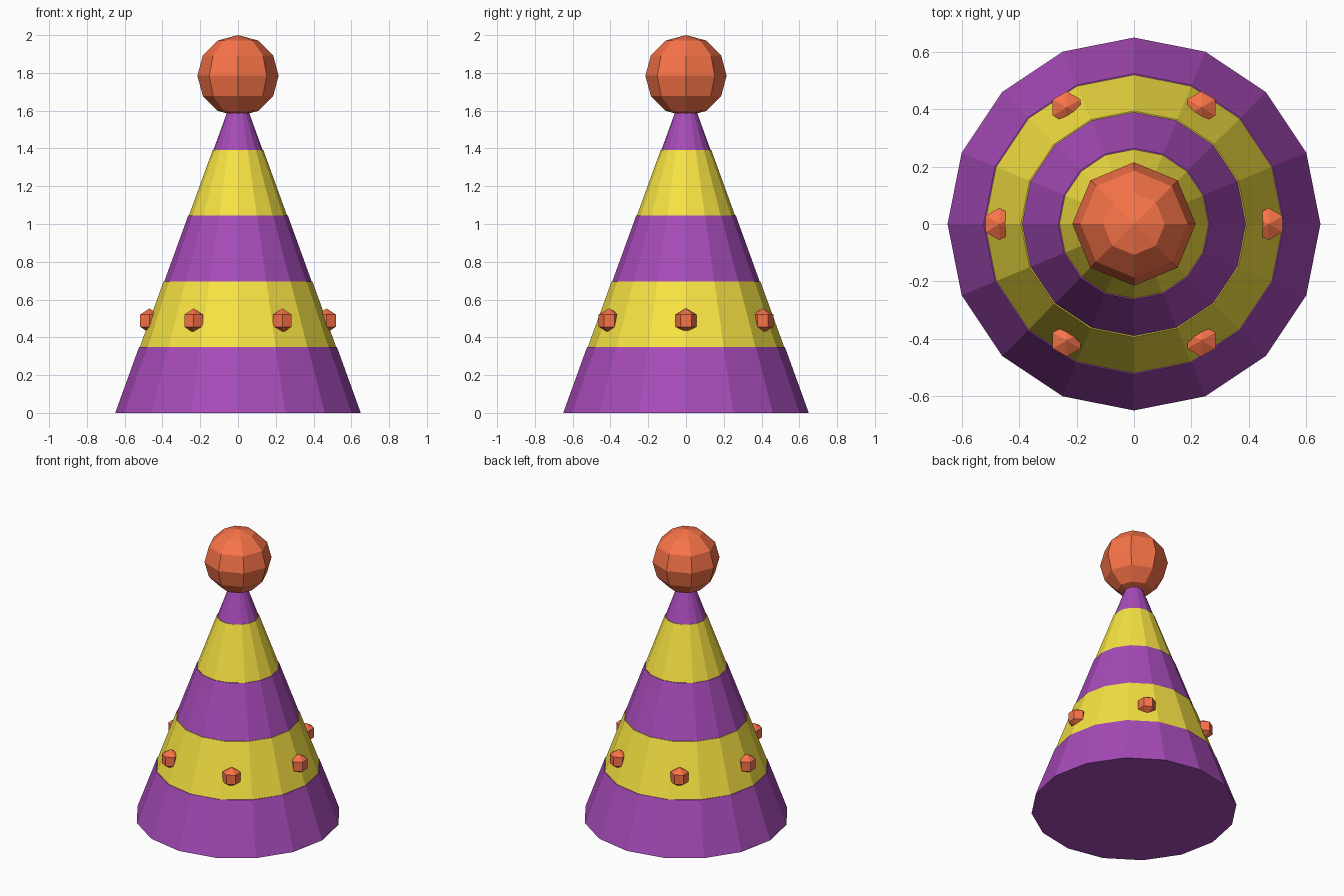
import bpy
from math import sin, cos, pi

if "Cube" in bpy.data.objects:
    bpy.data.objects.remove(bpy.data.objects["Cube"])


def material(name, srgb):
    mat = bpy.data.materials.new(name)
    mat.diffuse_color = [c ** 2.2 for c in srgb] + [1]
    mat.use_nodes = True
    mat.node_tree.nodes["Principled BSDF"].inputs["Base Color"].default_value = mat.diffuse_color
    return mat


purple = material("purple", (0.65, 0.30, 0.72))
yellow = material("yellow", (0.97, 0.89, 0.27))
orange = material("orange", (0.97, 0.45, 0.29))


def finish(name, mat):
    obj = bpy.context.object
    obj.name = name
    obj.data.materials.append(mat)


def ball(name, segments, rings, radius, location):
    bpy.ops.mesh.primitive_uv_sphere_add(
        segments=segments, ring_count=rings, radius=radius, location=location)
    finish(name, orange)


# Hat cone, stacked from alternating striped bands with tiny ledges
BASE, HEIGHT, BANDS = 0.65, 1.74, 5
step = HEIGHT / BANDS
for i in range(BANDS):
    bpy.ops.mesh.primitive_cone_add(
        vertices=16,
        radius1=BASE * (1 - i / BANDS),
        radius2=BASE * (1 - (i + 1) / BANDS) + 0.004,
        depth=step,
        location=(0, 0, step * (i + 0.5)))
    finish(f"hat_band_{i + 1}", yellow if i % 2 else purple)

# Pompom on the tip
ball("pompom", 8, 6, 0.215, (0, 0, 1.785))

# Ring of small beads around the lower yellow band
for i in range(6):
    a = i * pi / 3
    ball(f"bead_{i + 1}", 6, 3, 0.065, (0.469 * cos(a), 0.469 * sin(a), 0.488))
